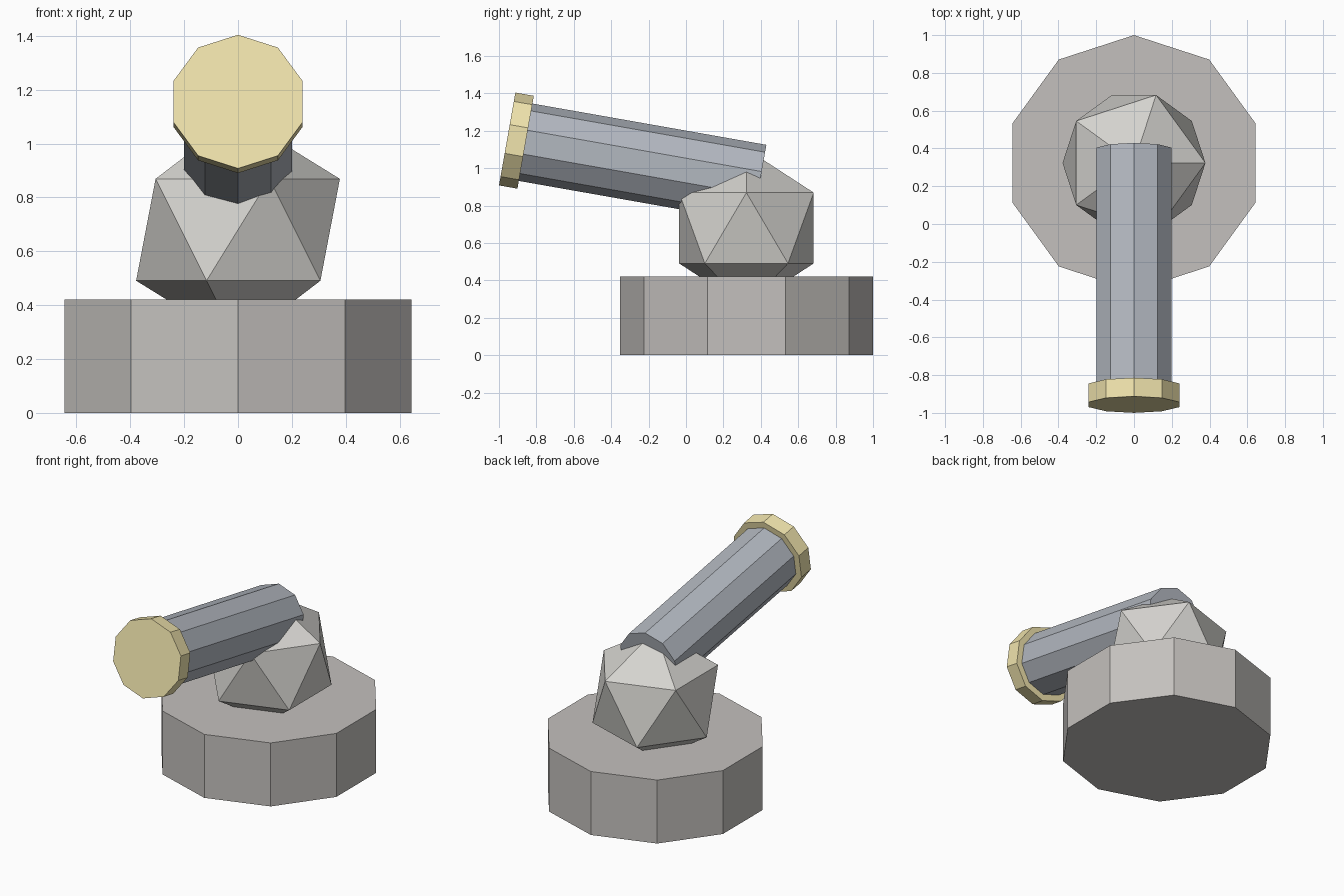
import bpy
from math import radians
from mathutils import Vector

if "Cube" in bpy.data.objects:
    bpy.data.objects.remove(bpy.data.objects["Cube"])

TILT = radians(80)                      # barrel points forward, raised 10 degrees
AXIS = Vector((0, -0.9848, 0.1736))     # barrel direction towards the muzzle
FRONT = Vector((0, -0.956, 1.156))      # centre of the muzzle face


def finish(name, color):
    ob = bpy.context.object
    ob.name = name
    mat = bpy.data.materials.new(name + "_color")
    mat.diffuse_color = (*color, 1)
    mat.use_nodes = True
    mat.node_tree.nodes["Principled BSDF"].inputs["Base Color"].default_value = mat.diffuse_color
    ob.data.materials.append(mat)
    return ob


def barrel_section(name, radius, start, end, color):
    """Ten-sided cylinder along the barrel axis, distances measured back from the muzzle."""
    bpy.ops.mesh.primitive_cylinder_add(
        vertices=10, radius=radius, depth=end - start,
        location=FRONT - AXIS * (start + end) / 2, rotation=(TILT, 0, 0))
    return finish(name, color)


# Ten-sided base
bpy.ops.mesh.primitive_cylinder_add(vertices=10, radius=0.677, depth=0.422,
                                    location=(0, 0.323, 0.211))
finish("base", (0.55, 0.53, 0.51))

# Faceted turret ball
bpy.ops.mesh.primitive_ico_sphere_add(subdivisions=1, radius=0.423,
                                      location=(0, 0.323, 0.68))
finish("turret_ball", (0.66, 0.65, 0.62))

# Barrel and its muzzle cap
barrel_section("barrel", 0.21, 0.05, 1.37, (0.45, 0.48, 0.53))
barrel_section("muzzle_cap", 0.252, 0.0, 0.1, (0.88, 0.78, 0.42))
